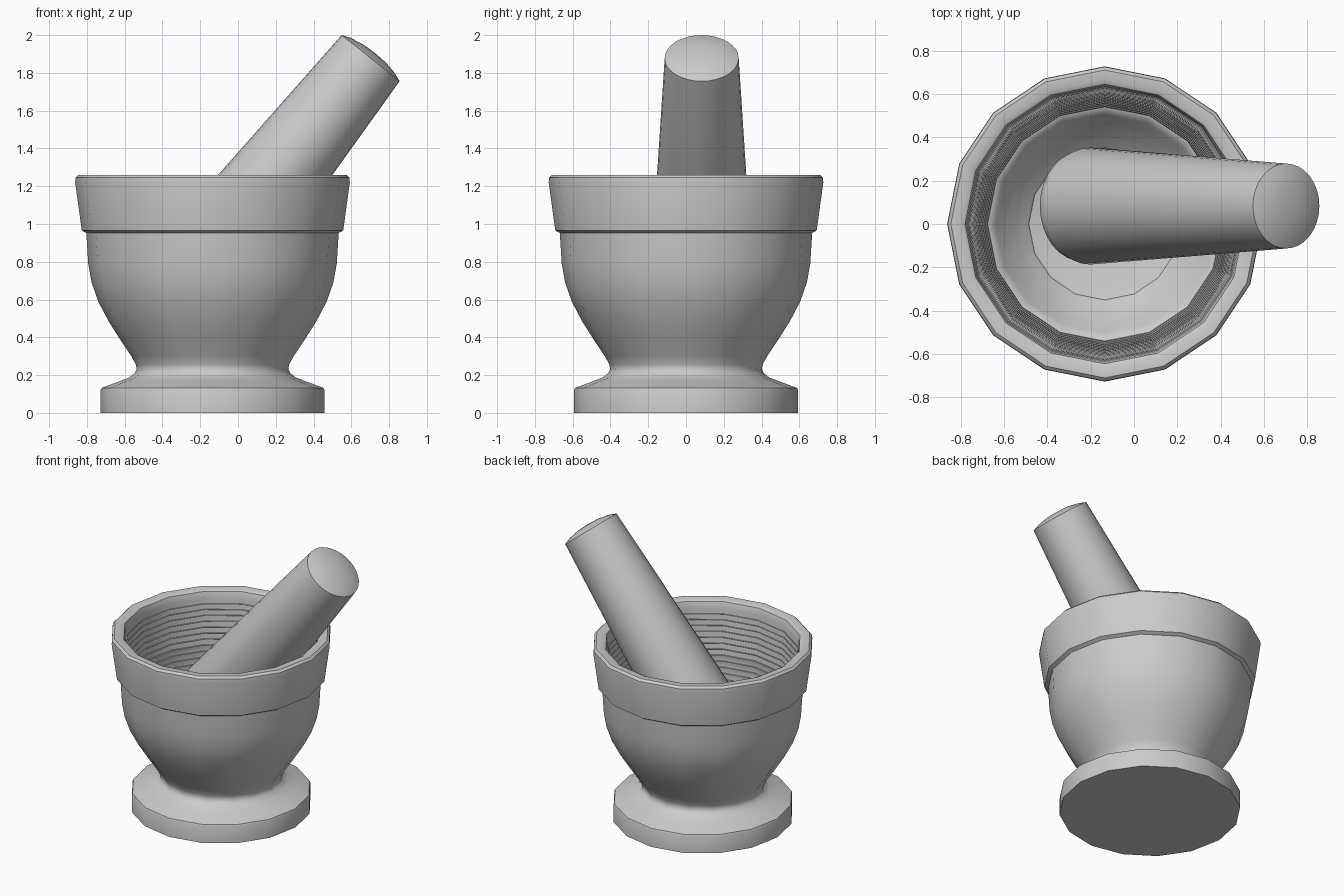
import bpy, bmesh, math
from mathutils import Matrix, Vector

if "Cube" in bpy.data.objects:
    bpy.data.objects.remove(bpy.data.objects["Cube"])


def lathe(name, profile, sides, matrix):
    """Revolve an (r, z) profile that starts and ends on the axis."""
    bm = bmesh.new()
    rings = []
    for r, z in profile:
        if r < 1e-5:
            rings.append([bm.verts.new((0, 0, z))])
        else:
            rings.append([bm.verts.new((r * math.cos(2 * math.pi * i / sides),
                                        r * math.sin(2 * math.pi * i / sides), z))
                          for i in range(sides)])
    for a, b in zip(rings, rings[1:]):
        for i in range(sides):
            j = (i + 1) % sides
            if len(a) == 1:
                bm.faces.new((a[0], b[j], b[i]))
            elif len(b) == 1:
                bm.faces.new((a[i], a[j], b[0]))
            else:
                bm.faces.new((a[i], a[j], b[j], b[i]))
    bmesh.ops.recalc_face_normals(bm, faces=bm.faces)
    me = bpy.data.meshes.new(name)
    bm.to_mesh(me)
    bm.free()
    ob = bpy.data.objects.new(name, me)
    bpy.context.collection.objects.link(ob)
    ob.matrix_world = matrix
    bpy.ops.object.select_all(action='DESELECT')
    bpy.context.view_layer.objects.active = ob
    ob.select_set(True)
    bpy.ops.object.shade_smooth_by_angle(angle=math.radians(35))
    return ob


# Mortar: foot, waist, bowl and rim band
outer = [(0, 0), (0.593, 0), (0.593, 0.12), (0.588, 0.132), (0.50, 0.165),
         (0.44, 0.188), (0.412, 0.21), (0.402, 0.23), (0.405, 0.255),
         (0.43, 0.30), (0.49, 0.39), (0.55, 0.485), (0.605, 0.59),
         (0.64, 0.69), (0.658, 0.79), (0.668, 0.952), (0.692, 0.966),
         (0.727, 1.22), (0.725, 1.245), (0.71, 1.26), (0.665, 1.26),
         (0.645, 1.25), (0.637, 1.225)]

# Ridged inner wall: narrow ledges stepping down and inwards
inner = []
steps = 16
for k in range(steps):
    r = 0.635 - 0.10 * (k / steps) ** 1.3
    z = 1.205 - 0.04 * k
    inner += [(r, z), (r - 0.003, z - 0.036), (r - 0.008, z - 0.037)]

# Stepped bowl floor
for r, z in [(0.50, 0.53), (0.45, 0.475), (0.40, 0.43), (0.35, 0.395)]:
    inner += [(r + 0.008, z + 0.014), (r, z)]
inner += [(0.2, 0.36), (0, 0.35)]
lathe("mortar", outer + inner, 16, Matrix.Translation((-0.135, 0, 0)))

# Pestle: tapered, leaning, with a shallow domed handle end and rounded head
L = 1.48
pestle = [(0, -0.13), (0.09, -0.12), (0.165, -0.095), (0.225, -0.055),
          (0.258, -0.02), (0.27, 0.03), (0.196, L), (0.15, L + 0.018),
          (0.08, L + 0.032), (0, L + 0.036)]
axis = Vector((0.623, 0, 0.782)).normalized()
start = Vector((0.702, 0.083, 1.878)) - axis * L
lathe("pestle", pestle, 32,
      Matrix.Translation(start) @ axis.to_track_quat('Z', 'Y').to_matrix().to_4x4())
